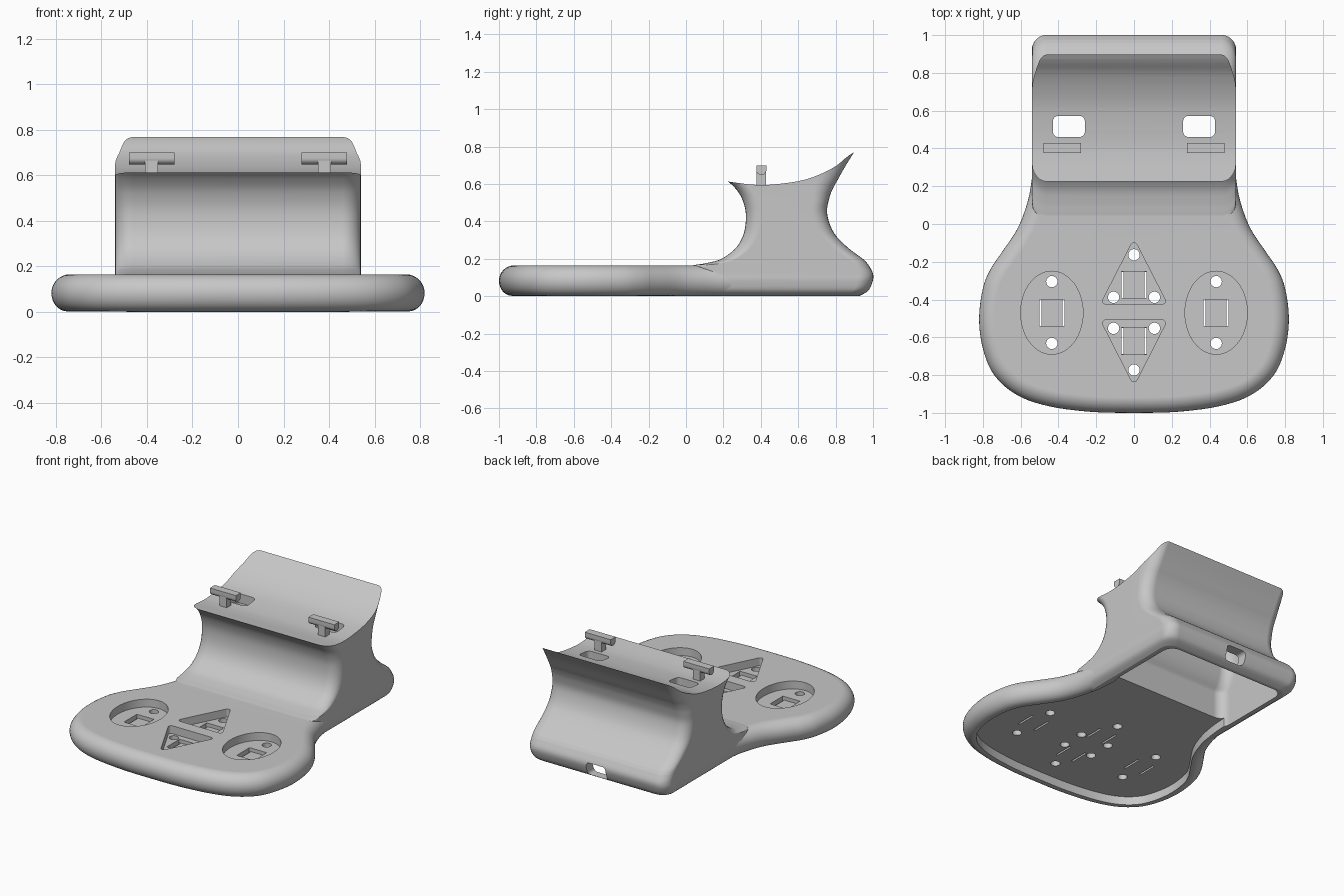
import bpy, bmesh
from math import sin, cos, pi, radians
from mathutils import Vector

if "Cube" in bpy.data.objects:
    bpy.data.objects.remove(bpy.data.objects["Cube"])

grey = bpy.data.materials.new("plain_grey")
grey.use_nodes = True
grey.diffuse_color = (0.57, 0.57, 0.57, 1)
grey.node_tree.nodes["Principled BSDF"].inputs["Base Color"].default_value = (0.57, 0.57, 0.57, 1)


def spline(points, steps=5):
    """Smooth curve through points of any dimension."""
    pts = [Vector(p) for p in points]
    out = []
    for i in range(len(pts) - 1):
        a, b, c, d = pts[max(i - 1, 0)], pts[i], pts[i + 1], pts[min(i + 2, len(pts) - 1)]
        for k in range(steps):
            t = k / steps
            out.append(b + (c - a) * (t / 2) + (a * 2 - b * 5 + c * 4 - d) * (t * t / 2)
                       + (b * 3 - a - c * 3 + d) * (t ** 3 / 2))
    return out + [pts[-1]]


def loft(name, rings):
    """Closed solid through a stack of rings."""
    bm = bmesh.new()
    loops = [[bm.verts.new(p) for p in ring] for ring in rings]
    n = len(loops[0])
    for low, high in zip(loops, loops[1:]):
        for i in range(n):
            j = (i + 1) % n
            bm.faces.new((low[i], low[j], high[j], high[i]))
    bm.faces.new(loops[0][::-1])
    bm.faces.new(loops[-1])
    bm.normal_update()
    if bm.calc_volume(signed=True) < 0:
        bmesh.ops.reverse_faces(bm, faces=bm.faces)
    mesh = bpy.data.meshes.new(name)
    bm.to_mesh(mesh)
    bm.free()
    mesh.materials.append(grey)
    obj = bpy.data.objects.new(name, mesh)
    bpy.context.collection.objects.link(obj)
    return obj


def prism(name, outline, z0, z1):
    return loft(name, [[(x, y, z) for x, y in outline] for z in (z0, z1)])


def ellipse(cx, cy, rx, ry, n=40):
    return [(cx + rx * cos(2 * pi * i / n), cy + ry * sin(2 * pi * i / n)) for i in range(n)]


def rounded(x0, x1, y0, y1, rx, ry0, ry1, n=7):
    """Rectangle with elliptical corners, ry0 at the low y end and ry1 at the high end."""
    out = []
    for q, (cx, cy, ry) in enumerate([(x1 - rx, y1 - ry1, ry1), (x0 + rx, y1 - ry1, ry1),
                                      (x0 + rx, y0 + ry0, ry0), (x1 - rx, y0 + ry0, ry0)]):
        for k in range(n):
            a = pi / 2 * (q + k / (n - 1))
            out.append((cx + rx * cos(a), cy + ry * sin(a)))
    return out


def box(x0, x1, y0, y1):
    return [(x0, y0), (x1, y0), (x1, y1), (x0, y1)]


def boolean(target, other, operation="DIFFERENCE"):
    mod = target.modifiers.new("cut", "BOOLEAN")
    mod.operation, mod.solver, mod.object = operation, "EXACT", other
    bpy.context.view_layer.objects.active = target
    bpy.ops.object.modifier_apply(modifier=mod.name)
    bpy.data.objects.remove(other)


def cut(outline, z0, z1):
    boolean(body, prism("cutter", outline, z0, z1))


# Base slab: plan outline with a fully rounded rim
half = spline([(0, -1), (0.22, -0.995), (0.45, -0.965), (0.62, -0.905), (0.74, -0.80), (0.80, -0.66),
               (0.82, -0.5), (0.80, -0.34), (0.76, -0.24), (0.70, -0.15), (0.62, -0.03),
               (0.575, 0.08), (0.548, 0.19), (0.533, 0.35), (0.53, 0.7)])


def inset(d):
    """Plan outline moved inwards, straight across at the back end."""
    right = []
    for i, p in enumerate(half):
        t = (half[min(i + 1, len(half) - 1)] - half[max(i - 1, 0)]).normalized()
        if i == 0:
            t = Vector((1, 0))
        elif i == len(half) - 1:
            t = Vector((0, 1))
        right.append((p.x - t.y * d, p.y + t.x * d))
    return right + [(-x, y) for x, y in reversed(right[1:])]


rings = []
for k in range(17):
    a = -pi / 2 + pi * k / 16
    r = 0.082 if a > 0 else 0.07
    z = 0.083 + (0.082 if a > 0 else 0.081) * sin(a)
    rings.append([(x, y, z) for x, y in inset(r * (1 - cos(a)))])
body = loft("controller_stand_body", rings)

# Column: stacked rounded sections of (z, front y, back y, half width)
sections = spline([(0, 0.12, 0.925, 0.49), (0.03, 0.11, 0.975, 0.527), (0.08, 0.10, 0.998, 0.54),
                   (0.12, 0.08, 1.0, 0.54), (0.16, 0.03, 0.98, 0.54), (0.177, 0.11, 0.968, 0.54),
                   (0.2, 0.19, 0.945, 0.54), (0.26, 0.268, 0.865, 0.54), (0.34, 0.31, 0.79, 0.54),
                   (0.44, 0.32, 0.755, 0.54), (0.52, 0.30, 0.765, 0.54), (0.575, 0.265, 0.785, 0.54),
                   (0.62, 0.215, 0.81, 0.54), (0.70, 0.1, 0.855, 0.54), (0.79, -0.1, 0.912, 0.54)])
column = loft("column", [[(x, y, z) for x, y in rounded(-w, w, f, b, 0.08, 0.08,
                                                         0.08 + max(0, z - 0.5) * 0.25)]
                         for z, f, b, w in sections])

# Concave cradle on top of the column
curve = spline([(-0.3, 0.68), (0.1, 0.63), (0.225, 0.613), (0.35, 0.597), (0.45, 0.596),
                (0.6, 0.615), (0.7, 0.645), (0.8, 0.695), (0.9, 0.77), (1.1, 0.85)])
cradle = [(p.x, p.y) for p in curve] + [(1.1, 1.2), (-0.3, 1.2)]
boolean(column, loft("cutter", [[(x, y, z) for y, z in cradle] for x in (-1, 1)]))
boolean(body, column, "UNION")

# Hollow underside and hollow column
cut(inset(0.085), -0.1, 0.06)
inner = [s for s in sections if 0.03 < s[0] < 0.55]
hollow = [[(x, y, z) for x, y in rounded(-0.46, 0.46, max(f + 0.06, 0.32), b - 0.07, 0.07, 0.07, 0.07)]
          for z, f, b, w in inner]
hollow.insert(0, [(x, y, -0.1) for x, y, z in hollow[0]])
boolean(body, loft("cutter", hollow))

# Cable port in the back
port = rounded(-0.08, 0.07, 0.025, 0.12, 0.025, 0.025, 0.025)
boolean(body, loft("cutter", [[(x, y, z) for x, z in port] for y in (0.8, 1.2)]))

# Button pockets: shaped recess, square seat, two slits and pin holes
FLOOR, SEAT = 0.11, 0.085


def button(shape, cx, cy, holes):
    cut(shape, FLOOR, 0.3)
    cut(box(cx - 0.066, cx + 0.066, cy - 0.071, cy + 0.071), SEAT, 0.3)
    for s in (-1, 1):
        cut(box(*sorted((cx + s * 0.056, cx + s * 0.069)), cy - 0.069, cy + 0.069), -0.1, 0.105)
    for x, y in holes:
        cut(ellipse(x, y, 0.03, 0.03, 24), -0.1, 0.3)


def triangle(tip, base):
    """Rounded triangle pointing along y."""
    s = 1 if tip > base else -1
    r = 0.018
    corners = [(0, tip - s * r * 1.3, 30, 150), (-0.148, base + s * r, 150, 270), (0.148, base + s * r, 270, 390)]
    return [(x + r * cos(radians(a + (b - a) * k / 6)), y + s * r * sin(radians(a + (b - a) * k / 6)))
            for x, y, a, b in corners for k in range(7)]


for side in (-1, 1):
    x = 0.435 * side
    button(ellipse(x, -0.47, 0.165, 0.22, 56), x, -0.47, [(x, -0.305), (x, -0.632)])
button(triangle(-0.095, -0.425), 0, -0.322, [(0, -0.163), (-0.108, -0.388), (0.108, -0.388)])
button(triangle(-0.84, -0.508), 0, -0.62, [(0, -0.773), (-0.108, -0.552), (0.108, -0.552)])

# Cradle slots and T-shaped hooks
for side, label in ((1, "left"), (-1, "right")):
    x0, x1 = sorted((side * 0.26, side * 0.43))
    cut(rounded(x0, x1, 0.46, 0.573, 0.03, 0.03, 0.03), 0.4, 0.9)
    c = side * 0.38
    prism(label + "_hook_post", box(c - 0.028, c + 0.028, 0.378, 0.428), 0.58, 0.67)
    bar = [(0.43, 0.7), (0.376, 0.7)] + [(0.403 - 0.027 * cos(pi * k / 10), 0.675 - 0.027 * sin(pi * k / 10))
                                         for k in range(11)]
    loft(label + "_hook_bar", [[(c + dx, y, z) for y, z in bar] for dx in (-0.1, 0.1)])

# Smooth curved surfaces, keep real edges sharp
for obj in bpy.context.collection.objects:
    if obj.type == "MESH" and obj.data.materials and obj.data.materials[0] == grey:
        bpy.ops.object.select_all(action="DESELECT")
        obj.select_set(True)
        bpy.context.view_layer.objects.active = obj
        bpy.ops.object.shade_smooth_by_angle(angle=radians(32))
        obj.modifiers.new("even_shading", "WEIGHTED_NORMAL").keep_sharp = True
